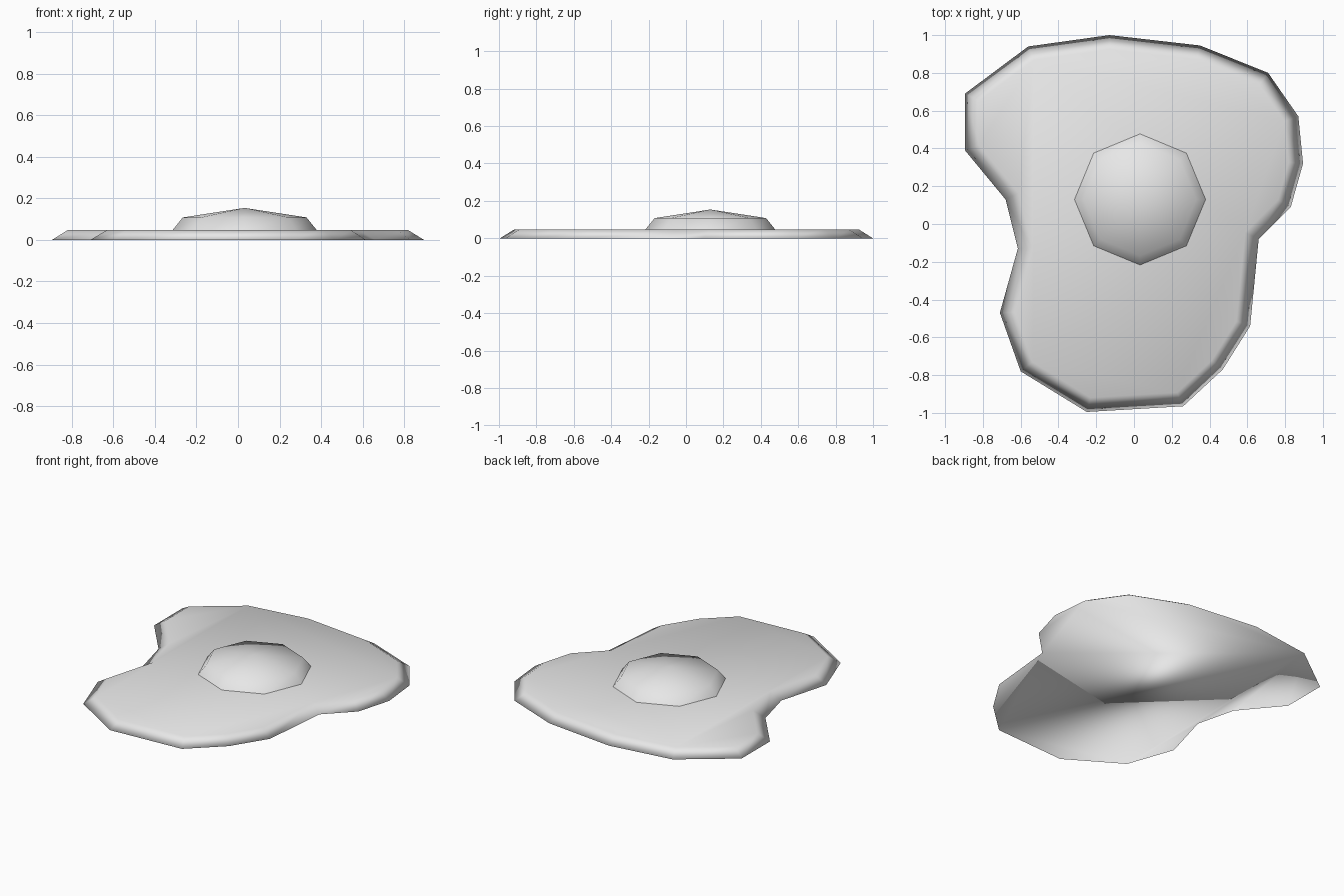
import bpy, bmesh
from math import cos, sin, tau

cube = bpy.data.objects.get("Cube")
if cube:
    bpy.data.objects.remove(cube, do_unlink=True)

# One plain pale grey for the whole model
grey = bpy.data.materials.new("pale_grey")
grey.use_nodes = True
grey.diffuse_color = (0.8, 0.8, 0.8, 1)
grey.node_tree.nodes["Principled BSDF"].inputs["Base Color"].default_value = (0.8, 0.8, 0.8, 1)

TOP = 0.047


def finish(bm, name):
    bmesh.ops.recalc_face_normals(bm, faces=bm.faces)
    for face in bm.faces:
        face.smooth = True
    mesh = bpy.data.meshes.new(name)
    bm.to_mesh(mesh)
    bm.free()
    mesh.materials.append(grey)
    obj = bpy.data.objects.new(name, mesh)
    bpy.context.collection.objects.link(obj)
    return obj


# Egg white: irregular outline with a sloped rim, flat top and flat underside
outline = [(-0.56, 0.94), (-0.13, 1.0), (0.35, 0.945), (0.71, 0.8), (0.87, 0.57),
           (0.895, 0.32), (0.83, 0.09), (0.66, -0.08), (0.615, -0.54), (0.47, -0.77),
           (0.26, -0.965), (-0.25, -0.995), (-0.6, -0.78), (-0.71, -0.47),
           (-0.615, -0.13), (-0.68, 0.13), (-0.895, 0.39), (-0.895, 0.69)]
bm = bmesh.new()
top = bm.faces.new([bm.verts.new((x, y, 0)) for x, y in reversed(outline)])
bm.normal_update()
bmesh.ops.inset_individual(bm, faces=[top], thickness=0.075, use_even_offset=True)
for vert in top.verts:
    vert.co.z = TOP
bmesh.ops.holes_fill(bm, edges=bm.edges)
finish(bm, "egg_white")

# Yolk: low eight-sided dome
bm = bmesh.new()
low, high = [[bm.verts.new((r * cos(i * tau / 8), r * sin(i * tau / 8), z)) for i in range(8)]
             for r, z in ((0.347, TOP), (0.298, 0.108))]
apex = bm.verts.new((0, 0, 0.154))
for i in range(8):
    j = (i + 1) % 8
    bm.faces.new((low[i], low[j], high[j], high[i]))
    bm.faces.new((high[i], high[j], apex))
yolk = finish(bm, "yolk")
yolk.location = (0.032, 0.13, 0)
